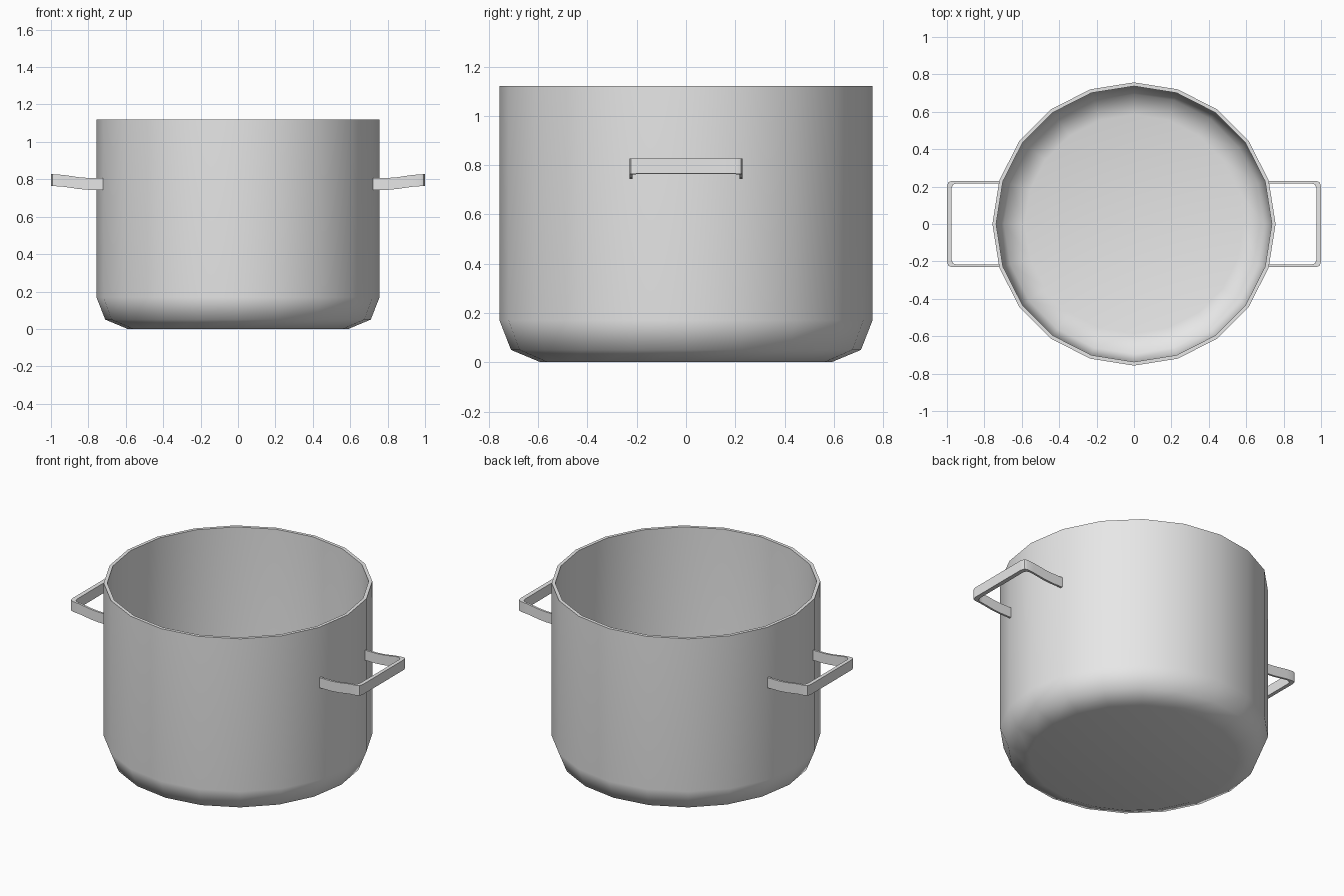
import bpy
import bmesh
import math
from mathutils import Vector

cube = bpy.data.objects.get("Cube")
if cube:
    bpy.data.objects.remove(cube, do_unlink=True)

steel = bpy.data.materials.new("grey_steel")
steel.use_nodes = True
steel.diffuse_color = (0.8, 0.8, 0.8, 1)
steel.node_tree.nodes["Principled BSDF"].inputs["Base Color"].default_value = (0.8, 0.8, 0.8, 1)


def finish(bm, name, angle):
    """Turn a bmesh into a smooth-shaded object with crisp sharp edges."""
    bmesh.ops.recalc_face_normals(bm, faces=bm.faces)
    mesh = bpy.data.meshes.new(name)
    bm.to_mesh(mesh)
    bm.free()
    mesh.materials.append(steel)
    obj = bpy.data.objects.new(name, mesh)
    bpy.context.collection.objects.link(obj)
    bpy.ops.object.select_all(action="DESELECT")
    obj.select_set(True)
    bpy.context.view_layer.objects.active = obj
    bpy.ops.object.shade_smooth_by_angle(angle=math.radians(angle))
    weighted = obj.modifiers.new("weighted_normals", "WEIGHTED_NORMAL")
    weighted.keep_sharp = True
    return obj


# Pot body: outer wall, rim and inner wall spun in twenty steps
profile = [(0, 0), (0.59, 0), (0.71, 0.05), (0.757, 0.17), (0.757, 1.12),
           (0.737, 1.12), (0.737, 0.175), (0.695, 0.067), (0.585, 0.02), (0, 0.02)]
bm = bmesh.new()
verts = [bm.verts.new((r, 0, z)) for r, z in profile]
edges = [bm.edges.new(pair) for pair in zip(verts, verts[1:])]
bmesh.ops.spin(bm, geom=verts + edges, cent=(0, 0, 0), axis=(0, 0, 1),
               angle=math.tau, steps=20, use_duplicate=False)
bmesh.ops.remove_doubles(bm, verts=bm.verts, dist=0.0005)
finish(bm, "pot_body", 50)

# Handles: a flat strap bent into a U, rising gently away from the wall
OUTER = [(0.72, 0.23), (0.80, 0.23), (0.85, 0.23), (0.93, 0.23),
         (0.975, 0.23), (0.993, 0.223), (1.0, 0.20)]
INNER = [(0.72, 0.217), (0.80, 0.217), (0.85, 0.217), (0.93, 0.217),
         (0.95, 0.217), (0.968, 0.21), (0.975, 0.19)]
RISE = [(0.72, 0.744), (0.80, 0.744), (0.85, 0.748), (0.93, 0.760), (1.0, 0.765)]
HEIGHT = 0.063


def strap_bottom(x):
    for (x0, z0), (x1, z1) in zip(RISE, RISE[1:]):
        if x <= x1:
            return z0 + (z1 - z0) * (x - x0) / (x1 - x0)
    return RISE[-1][1]


def both_sides(path):
    return path + [(x, -y) for x, y in reversed(path)]


def add_handle(name, side):
    bm = bmesh.new()
    rings = []
    for (ox, oy), (ix, iy) in zip(both_sides(OUTER), both_sides(INNER)):
        corners = [(ox, oy, 0), (ox, oy, HEIGHT), (ix, iy, HEIGHT), (ix, iy, 0)]
        rings.append([bm.verts.new(Vector((side * x, y, strap_bottom(x) + dz)))
                      for x, y, dz in corners])
    for a, b in zip(rings, rings[1:]):
        for i in range(4):
            j = (i + 1) % 4
            bm.faces.new((a[i], a[j], b[j], b[i]))
    bm.faces.new(rings[0])
    bm.faces.new(rings[-1])
    finish(bm, name, 50)


add_handle("left_handle", 1)
add_handle("right_handle", -1)
